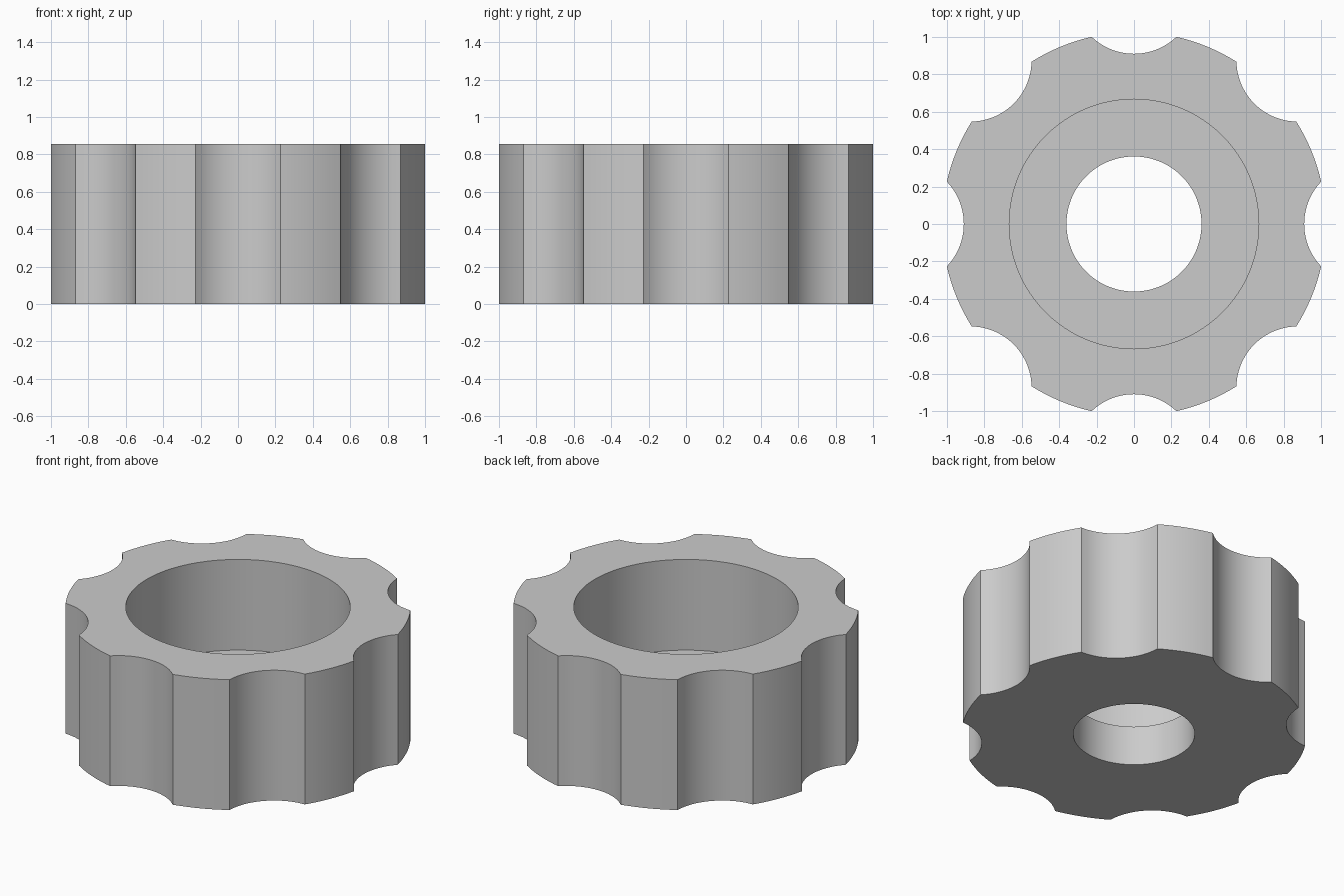
import bpy, bmesh
from math import acos, sin, cos, sqrt, pi, radians

cube = bpy.data.objects.get("Cube")
if cube:
    bpy.data.objects.remove(cube, do_unlink=True)

HEIGHT, FLOOR = 0.855, 0.26       # overall height, counterbore floor
OUTER, BORE, HOLE = 1.026, 0.667, 0.361
NOTCHES, DIST, SCOOP = 8, 1.24, 0.33   # round finger notches

# Half angle at which a notch meets the outer circle
half = acos((OUTER**2 + DIST**2 - SCOOP**2) / (2 * DIST * OUTER))
sector = 2 * pi / NOTCHES


def notch_radius(a):
    return DIST * cos(a) - sqrt(SCOOP**2 - (DIST * sin(a))**2)


# Outline as (angle, radius): one notch and one land per sector
outline = []
for k in range(NOTCHES):
    base = k * sector
    for i in range(16):
        a = half * (i / 8 - 1)
        outline.append((base + a, notch_radius(a)))
    for i in range(8):
        outline.append((base + half + (sector - 2 * half) * i / 8, OUTER))

bm = bmesh.new()


def ring(z, radius=None):
    return [bm.verts.new(((radius or r) * cos(a), (radius or r) * sin(a), z))
            for a, r in outline]


# Closed cross-section: outer wall, top rim, counterbore, floor, hole, underside
rings = [ring(0), ring(HEIGHT), ring(HEIGHT, BORE), ring(FLOOR, BORE),
         ring(FLOOR, HOLE), ring(0, HOLE)]
n = len(outline)
for lower, upper in zip(rings, rings[1:] + rings[:1]):
    for i in range(n):
        j = (i + 1) % n
        bm.faces.new((lower[i], lower[j], upper[j], upper[i]))
bmesh.ops.recalc_face_normals(bm, faces=bm.faces)

mesh = bpy.data.meshes.new("knob_body")
bm.to_mesh(mesh)
bm.free()
knob = bpy.data.objects.new("knob_body", mesh)
bpy.context.collection.objects.link(knob)

# Plain grey finish
grey = bpy.data.materials.new("grey")
grey.use_nodes = True
colour = (0.6, 0.6, 0.6, 1)
grey.diffuse_color = colour
grey.node_tree.nodes["Principled BSDF"].inputs["Base Color"].default_value = colour
mesh.materials.append(grey)

bpy.ops.object.select_all(action='DESELECT')
knob.select_set(True)
bpy.context.view_layer.objects.active = knob
bpy.ops.object.shade_smooth_by_angle(angle=radians(30))
